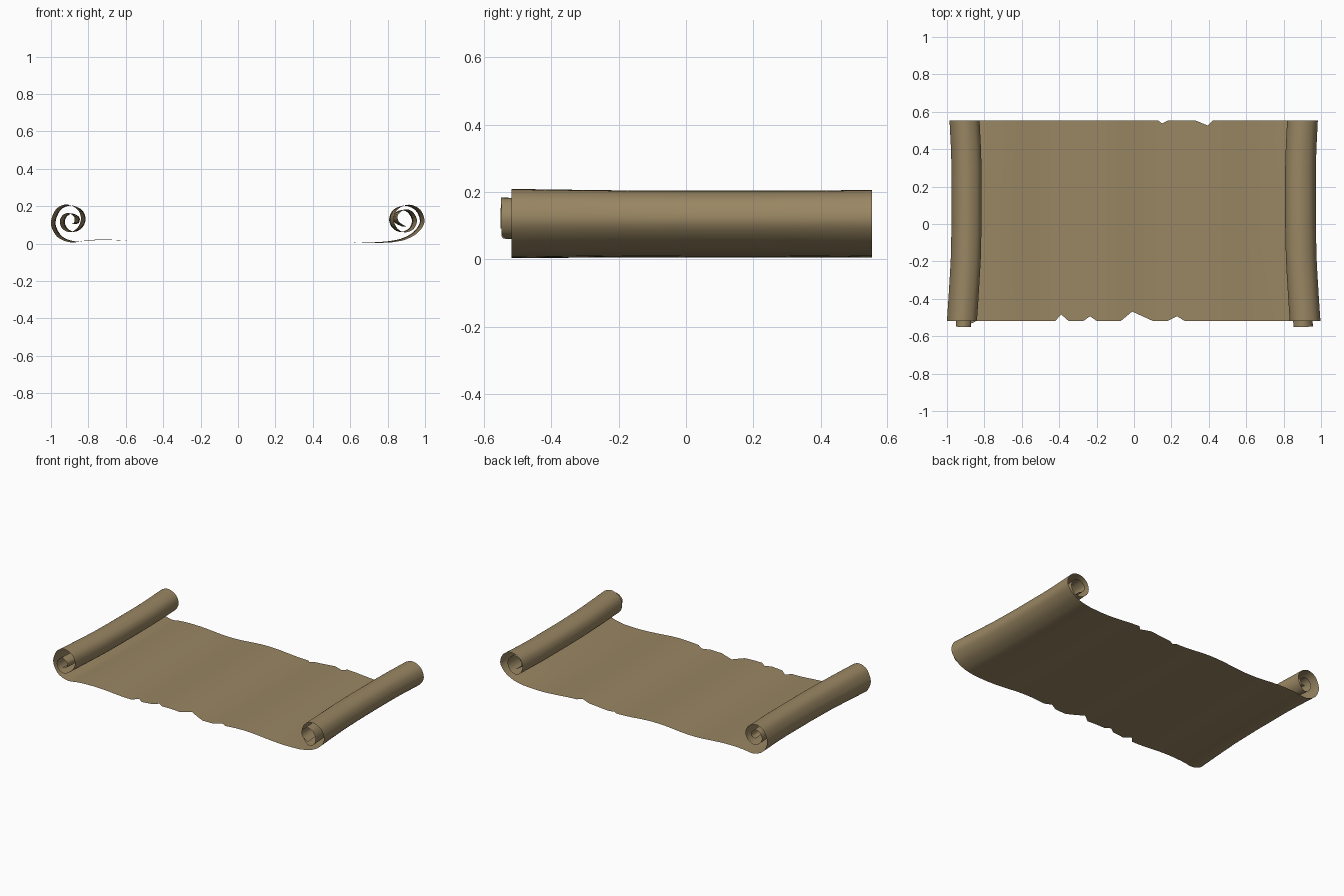
import bpy, bmesh, math
from mathutils import Vector

cube = bpy.data.objects.get("Cube")
if cube:
    bpy.data.objects.remove(cube)

ROWS = 16


def interp(points, x):
    """Piecewise linear lookup through (x, value) pairs."""
    if x <= points[0][0]:
        return points[0][1]
    for (a, va), (b, vb) in zip(points, points[1:]):
        if x <= b:
            return va + (vb - va) * (x - a) / (b - a)
    return points[-1][1]


def smooth_path(pts, steps=5):
    """Catmull-Rom curve through 2D points."""
    p = [Vector(q) for q in pts]
    p = [2 * p[0] - p[1]] + p + [2 * p[-1] - p[-2]]
    out = []
    for a, b, c, d in zip(p, p[1:], p[2:], p[3:]):
        for k in range(steps):
            t = k / steps
            out.append(0.5 * (2 * b + (c - a) * t + (2 * a - 5 * b + 4 * c - d) * t * t
                              + (3 * b - a - 3 * c + d) * t ** 3))
    return out + [p[-2]]


def wave(x):
    return 0.014 + 0.008 * math.cos(math.tau * (x + 0.16) / 0.56)


# Torn nicks: (start, tip, end, depth)
front_nicks = [(-.42, -.39, -.35, .035), (-.27, -.235, -.2, .025),
               (-.07, -.01, .1, .05), (.18, .23, .27, .025)]
back_nicks = [(.13, .15, .18, .015), (.33, .395, .42, .027)]


def nick_depth(nicks):
    return [q for a, t, b, d in nicks for q in ((a, 0), (t, d), (b, 0))]


front_tear, back_tear = nick_depth(front_nicks), nick_depth(back_nicks)

# Curled ends, from the flat sheet inwards (x measured outwards)
right_curl = [(.8, wave(.8)), (.87, .026), (.935, .06), (.972, .115), (.95, .177), (.89, .203),
              (.83, .18), (.808, .13), (.825, .085), (.865, .063), (.912, .08),
              (.93, .125), (.905, .168), (.865, .178), (.828, .15), (.835, .115), (.875, .092)]
left_curl = [(.8, wave(-.8)), (.87, .012), (.935, .035), (.968, .08), (.974, .125), (.945, .183),
             (.89, .204), (.835, .18), (.815, .135), (.83, .09), (.87, .064), (.91, .08),
             (.926, .115), (.912, .148), (.88, .16), (.848, .14), (.852, .11), (.88, .105)]

# Columns across the sheet: (x, z, progress into the curl)
def curl_columns(pts, side):
    path = smooth_path(pts)
    return [(side * p.x, p.y, i / (len(path) - 1)) for i, p in enumerate(path)]


xs = {round(-.78 + .04 * i, 3) for i in range(40)}
xs |= {x for n in front_nicks + back_nicks for x in n[:3]}
columns = (curl_columns(left_curl, -1)[::-1]
           + [(x, wave(x), 0) for x in sorted(xs)]
           + curl_columns(right_curl, 1))

# Rolls flare outwards towards the front and a little at the back
flare = [(-.55, 1), (-.4, .62), (-.2, .17), (0, 0), (.3, 0), (.42, .15), (.55, .4)]
# Inner turns slide forwards
slide = [(.5, 0), (.62, .03), (1, .034)]

bm = bmesh.new()
grid = []
for x, z, s in columns:
    shift = interp(slide, s)
    y0 = -.518 - shift + interp(front_tear, x)
    y1 = .553 - .5 * shift - interp(back_tear, x)
    weight = min(max((abs(x) - .6) / .2, 0), 1)
    col = []
    for j in range(ROWS + 1):
        y = y0 + (y1 - y0) * j / ROWS
        f = interp(flare, y) * weight
        col.append(bm.verts.new((x + math.copysign(.027 * f, x), y,
                                 .107 + (z - .107) * (1 + .06 * f))))
    grid.append(col)
for a, b in zip(grid, grid[1:]):
    for j in range(ROWS):
        bm.faces.new((a[j], b[j], b[j + 1], a[j + 1]))

mesh = bpy.data.meshes.new("parchment_sheet")
bm.to_mesh(mesh)
bm.free()
sheet = bpy.data.objects.new("parchment_sheet", mesh)
bpy.context.collection.objects.link(sheet)

# Parchment colour
mat = bpy.data.materials.new("parchment_tan")
mat.use_nodes = True
colour = (.32, .24, .125, 1)
mat.diffuse_color = colour
mat.node_tree.nodes["Principled BSDF"].inputs["Base Color"].default_value = colour
mesh.materials.append(mat)

bpy.context.view_layer.objects.active = sheet
sheet.select_set(True)
bpy.ops.object.shade_smooth_by_angle(angle=math.radians(50))
